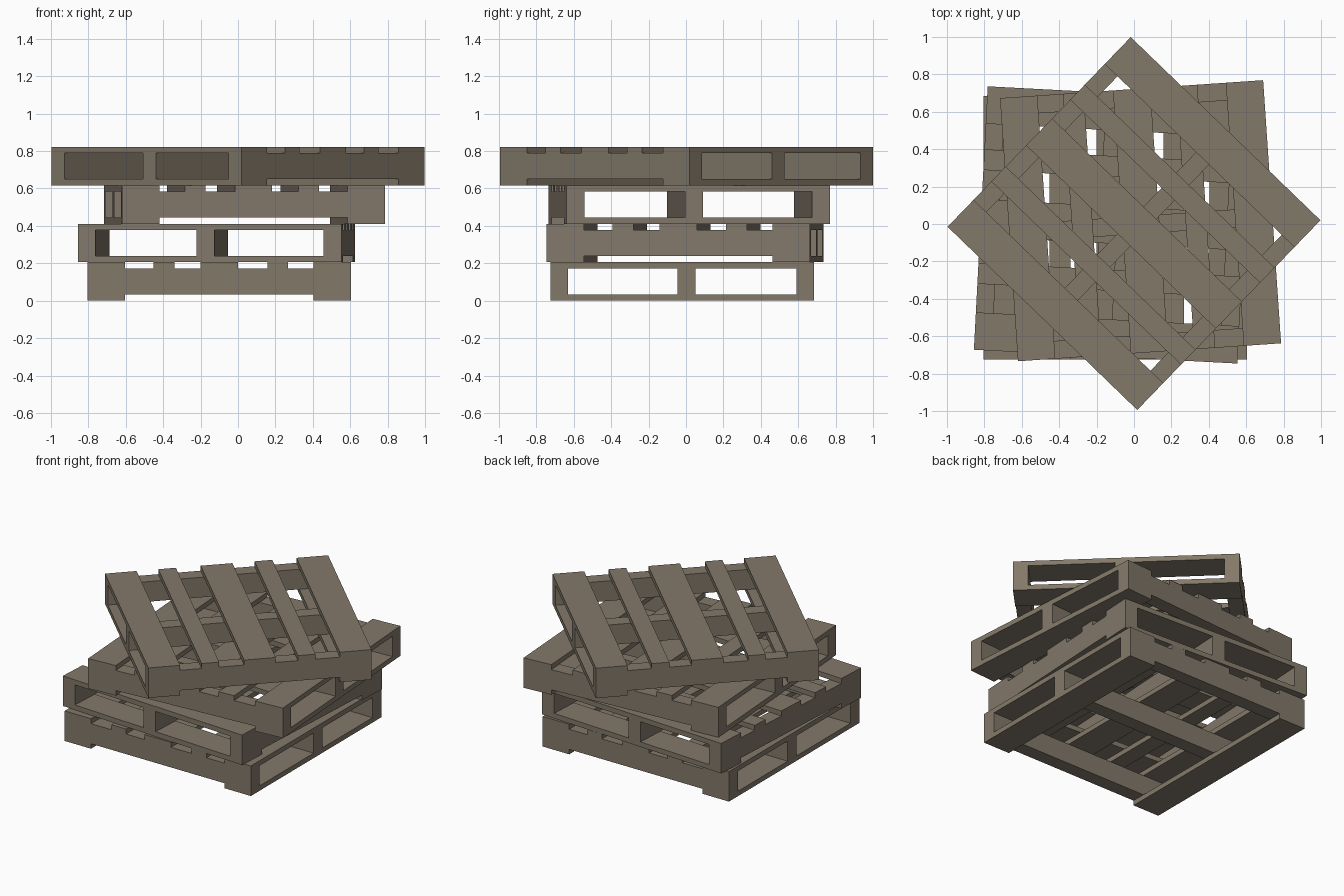
import bpy, bmesh, math
from mathutils import Matrix

if "Cube" in bpy.data.objects:
    bpy.data.objects.remove(bpy.data.objects["Cube"])

wood = bpy.data.materials.new("weathered_wood")
wood.diffuse_color = (0.227, 0.191, 0.144, 1)
wood.use_nodes = True
wood.node_tree.nodes["Principled BSDF"].inputs["Base Color"].default_value = wood.diffuse_color

HALF = 0.705      # half the pallet side
H = 0.2056        # pallet height
T = 0.034         # board thickness

TOP_SLATS = [(-HALF, -0.505), (-0.352, -0.240), (-0.1, 0.1), (0.257, 0.368), (0.505, HALF)]
STRINGERS = [(-HALF, -0.61), (-0.026, 0.070), (0.61, HALF)]
BOTTOM_BOARDS = [(-HALF, -0.505), (0.505, HALF)]


def box(bm, x, y, z):
    """Add a box given (min, max) on every axis."""
    size = [b - a for a, b in (x, y, z)]
    mid = [(a + b) / 2 for a, b in (x, y, z)]
    m = Matrix.Translation(mid) @ Matrix.Diagonal((*size, 1))
    bmesh.ops.create_cube(bm, size=1, matrix=m)


def pallet(name, level, cx, cy, angle):
    bm = bmesh.new()
    # deck slats across the top
    for s in TOP_SLATS:
        box(bm, s, (-HALF, HALF), (H - T, H))
    # three upright stringers
    for s in STRINGERS:
        box(bm, (-HALF, HALF), s, (T, H - T))
    # two end boards underneath
    for s in BOTTOM_BOARDS:
        box(bm, s, (-HALF, HALF), (0, T))
    mesh = bpy.data.meshes.new(name)
    bm.to_mesh(mesh)
    bm.free()
    mesh.materials.append(wood)
    ob = bpy.data.objects.new(name, mesh)
    ob.location = (cx, cy, level * H)
    ob.rotation_euler.z = math.radians(angle)
    bpy.context.collection.objects.link(ob)


# stack of four pallets, each turned differently
pallet("pallet_bottom", 0, -0.10, -0.02, 0)
pallet("pallet_second", 1, -0.115, -0.005, 87)
pallet("pallet_third", 2, 0.035, 0.0175, 183.9)
pallet("pallet_top", 3, 0.0, 0.0025, 226)
